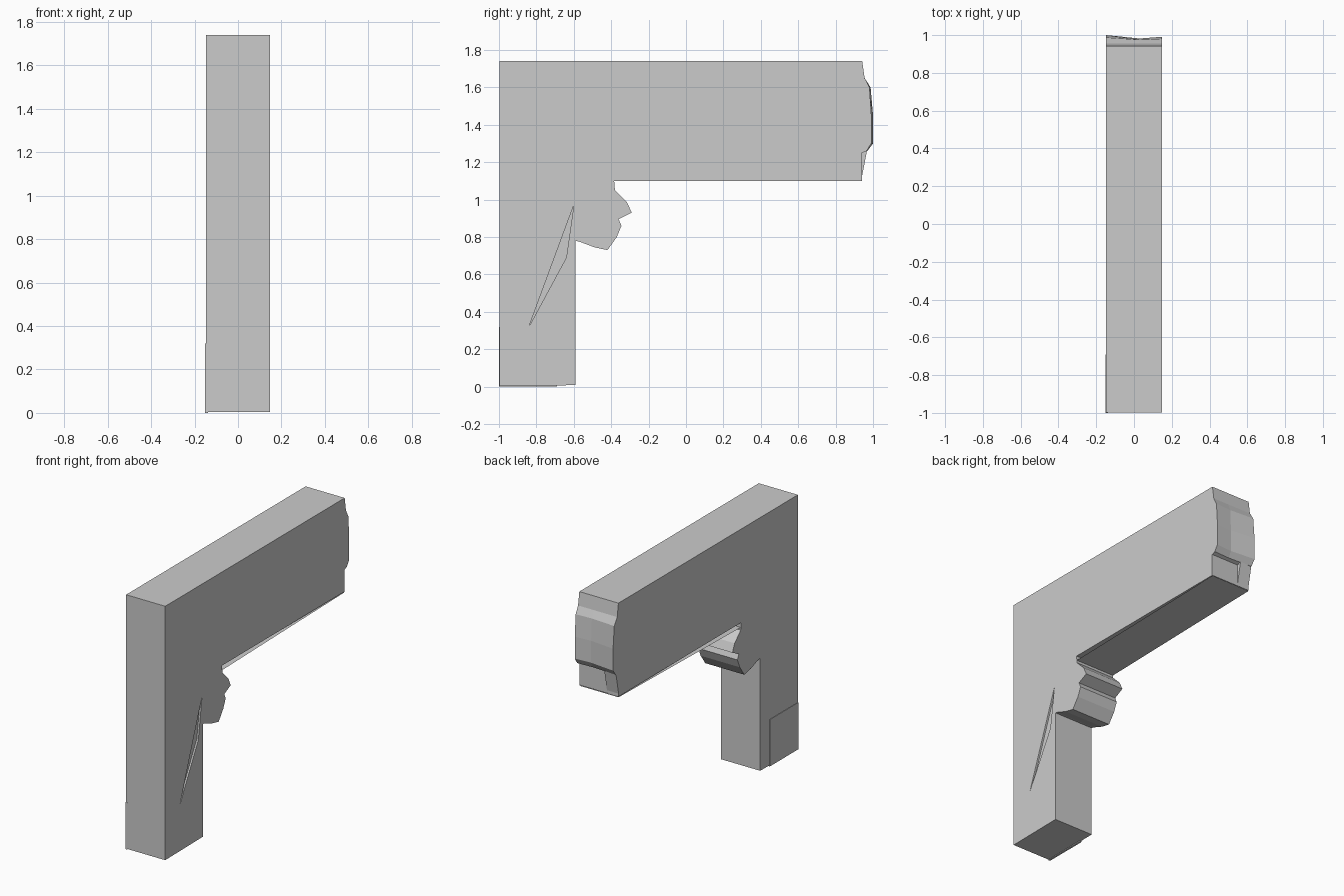
import bpy, bmesh

if "Cube" in bpy.data.objects:
    bpy.data.objects.remove(bpy.data.objects["Cube"])

W = 0.148  # half width of the timber


def finish(name, bm):
    bmesh.ops.recalc_face_normals(bm, faces=bm.faces)
    me = bpy.data.meshes.new(name)
    bm.to_mesh(me)
    bm.free()
    ob = bpy.data.objects.new(name, me)
    bpy.context.collection.objects.link(ob)
    return ob


def extrude_profile(name, pts, columns):
    """Loft a (y, z, wear) profile through (x, wear factor) columns."""
    bm = bmesh.new()
    rings = [[bm.verts.new((x, p[0] - f * (p[2] if len(p) > 2 else 0), p[1])) for p in pts]
             for x, f in columns]
    n = len(pts)
    for a, b in zip(rings, rings[1:]):
        for i in range(n):
            j = (i + 1) % n
            bm.faces.new((a[i], a[j], b[j], b[i]))
    bm.faces.new(rings[0])
    bm.faces.new(rings[-1])
    return finish(name, bm)


# L-shaped post and arm, with a worn bulging end on the arm
frame = extrude_profile("post_and_arm", [
    (-0.998, 0.003), (-0.59, 0.008), (-0.59, 1.10), (0.94, 1.10),
    (0.94, 1.25), (0.97, 1.26, 0.01), (1.0, 1.30, 0.018), (1.0, 1.45, 0.018),
    (0.987, 1.60, 0.012), (0.955, 1.65), (0.942, 1.74), (-0.998, 1.74)],
    [(-W, 0), (0.03, 1), (W, 0.5)])

# Shallow crease carved in the right side of the post
cutter = extrude_profile("crease_cutter", [
    (-0.84, 0.32), (-0.64, 0.69), (-0.60, 0.97)], [(W - 0.012, 0), (W + 0.05, 0)])
cutter.hide_render = True
cutter.hide_viewport = True
cut = frame.modifiers.new("crease", "BOOLEAN")
cut.operation = "DIFFERENCE"
cut.object = cutter
cut.solver = "EXACT"

# Carved corner bracket
extrude_profile("corner_bracket", [
    (-0.592, 0.78), (-0.57, 0.775), (-0.49, 0.745), (-0.42, 0.73),
    (-0.37, 0.80), (-0.345, 0.86), (-0.36, 0.895), (-0.29, 0.93),
    (-0.315, 0.985), (-0.38, 1.05), (-0.385, 1.11), (-0.592, 1.102)],
    [(-W, 0), (W, 0)])

# Broken fin under the arm's bulging end
extrude_profile("end_fin", [(0.935, 1.095), (0.968, 1.262), (0.935, 1.262)],
                [(-W, 0), (-0.06, 0)])

# Thin plate on the left side of the foot
extrude_profile("foot_plate", [(-1.0, 0), (-0.69, 0), (-0.69, 0.32), (-1.0, 0.32)],
                [(-W - 0.003, 0), (-W + 0.01, 0)])

# Thin sheet hanging just below the arm
bm = bmesh.new()
bm.faces.new([bm.verts.new(p) for p in (
    (-W, -0.385, 1.068), (W, -0.385, 1.068), (W, 0.94, 1.095), (-W, 0.94, 1.095))])
finish("underside_sheet", bm)
